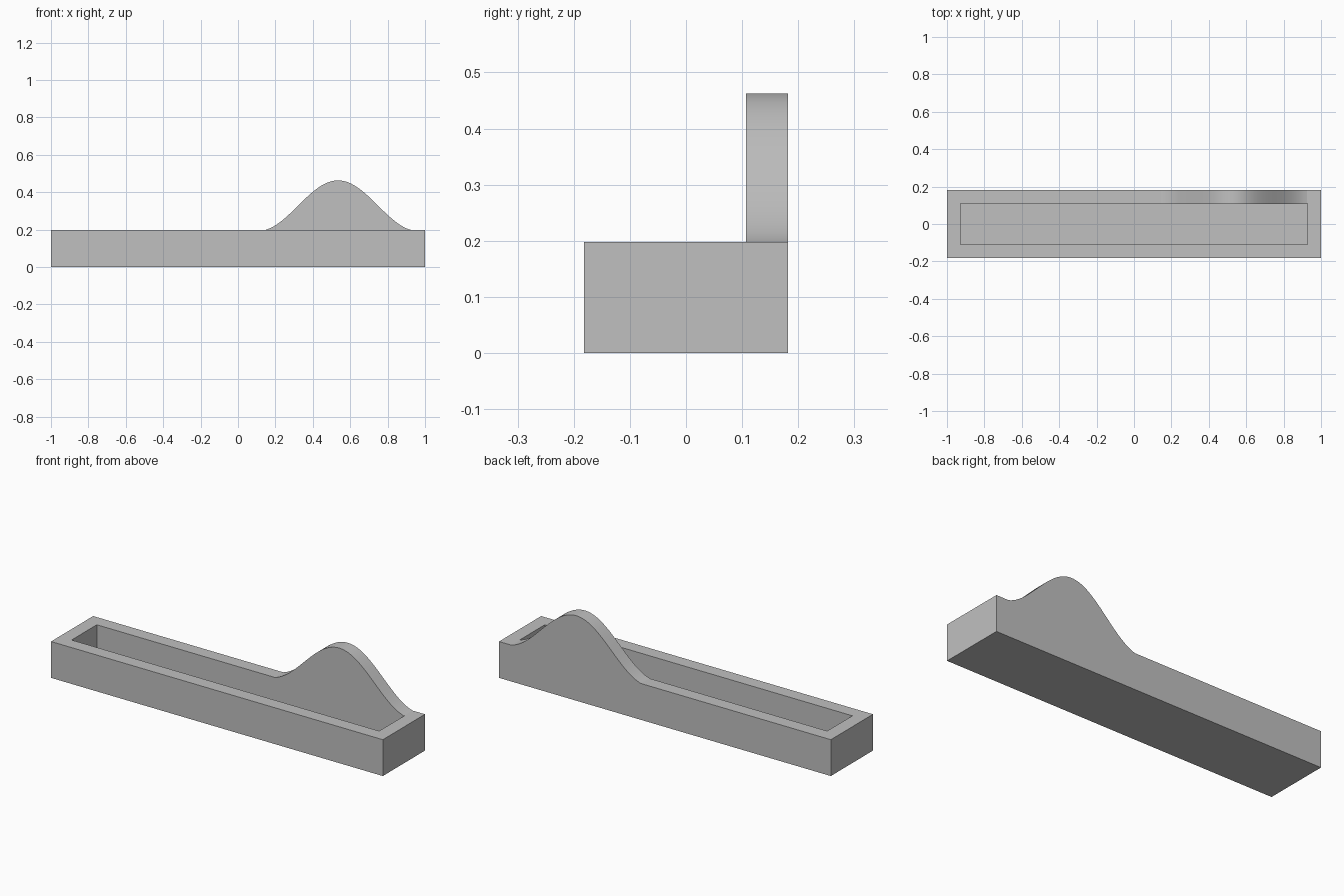
import bpy, bmesh, math

cube = bpy.data.objects.get("Cube")
if cube:
    bpy.data.objects.remove(cube, do_unlink=True)

LENGTH, WIDTH, HEIGHT = 2.0, 0.363, 0.198
WALL, FLOOR = 0.073, 0.073
PEAK_X, PEAK_Z, HALF_SPAN = 0.535, 0.463, 0.39

grey = bpy.data.materials.new("light grey")
grey.use_nodes = True
colour = (0.53, 0.53, 0.53, 1)
grey.diffuse_color = colour
grey.node_tree.nodes["Principled BSDF"].inputs["Base Color"].default_value = colour


def finish(name, bm):
    bmesh.ops.recalc_face_normals(bm, faces=bm.faces[:])
    mesh = bpy.data.meshes.new(name)
    bm.to_mesh(mesh)
    bm.free()
    mesh.materials.append(grey)
    obj = bpy.data.objects.new(name, mesh)
    bpy.context.collection.objects.link(obj)
    return obj


# Open tray: a box with its top inset to a rim and sunk to the floor
bm = bmesh.new()
bmesh.ops.create_cube(bm, size=1)
bmesh.ops.scale(bm, vec=(LENGTH, WIDTH, HEIGHT), verts=bm.verts)
bmesh.ops.translate(bm, vec=(0, 0, HEIGHT / 2), verts=bm.verts)
top = max(bm.faces, key=lambda f: f.calc_center_median().z)
bmesh.ops.inset_region(bm, faces=[top], thickness=WALL, use_even_offset=True)
cavity = bmesh.ops.extrude_face_region(bm, geom=[top])["geom"]
bmesh.ops.translate(bm, vec=(0, 0, FLOOR - HEIGHT),
                    verts=[v for v in cavity if isinstance(v, bmesh.types.BMVert)])
if top.is_valid:
    bmesh.ops.delete(bm, geom=[top], context="FACES_ONLY")
finish("tray", bm)

# Bell-shaped crest standing on the back rim
bm = bmesh.new()
STEPS, CUT = 64, math.radians(164)
foot = 1 + math.cos(CUT)
scale = (PEAK_Z - HEIGHT) / (2 - foot)
profile = []
for i in range(STEPS + 1):
    t = 2 * i / STEPS - 1
    z = HEIGHT + scale * (1 + math.cos(CUT * t) - foot)
    profile.append(bm.verts.new((PEAK_X + HALF_SPAN * t, WIDTH / 2, z)))
face = bm.faces.new(profile)
front = bmesh.ops.extrude_face_region(bm, geom=[face], use_keep_orig=True)["geom"]
bmesh.ops.translate(bm, vec=(0, -0.075, 0),
                    verts=[v for v in front if isinstance(v, bmesh.types.BMVert)])
crest = finish("back_crest", bm)

bpy.ops.object.select_all(action="DESELECT")
crest.select_set(True)
bpy.context.view_layer.objects.active = crest
bpy.ops.object.shade_smooth_by_angle(angle=math.radians(30))
